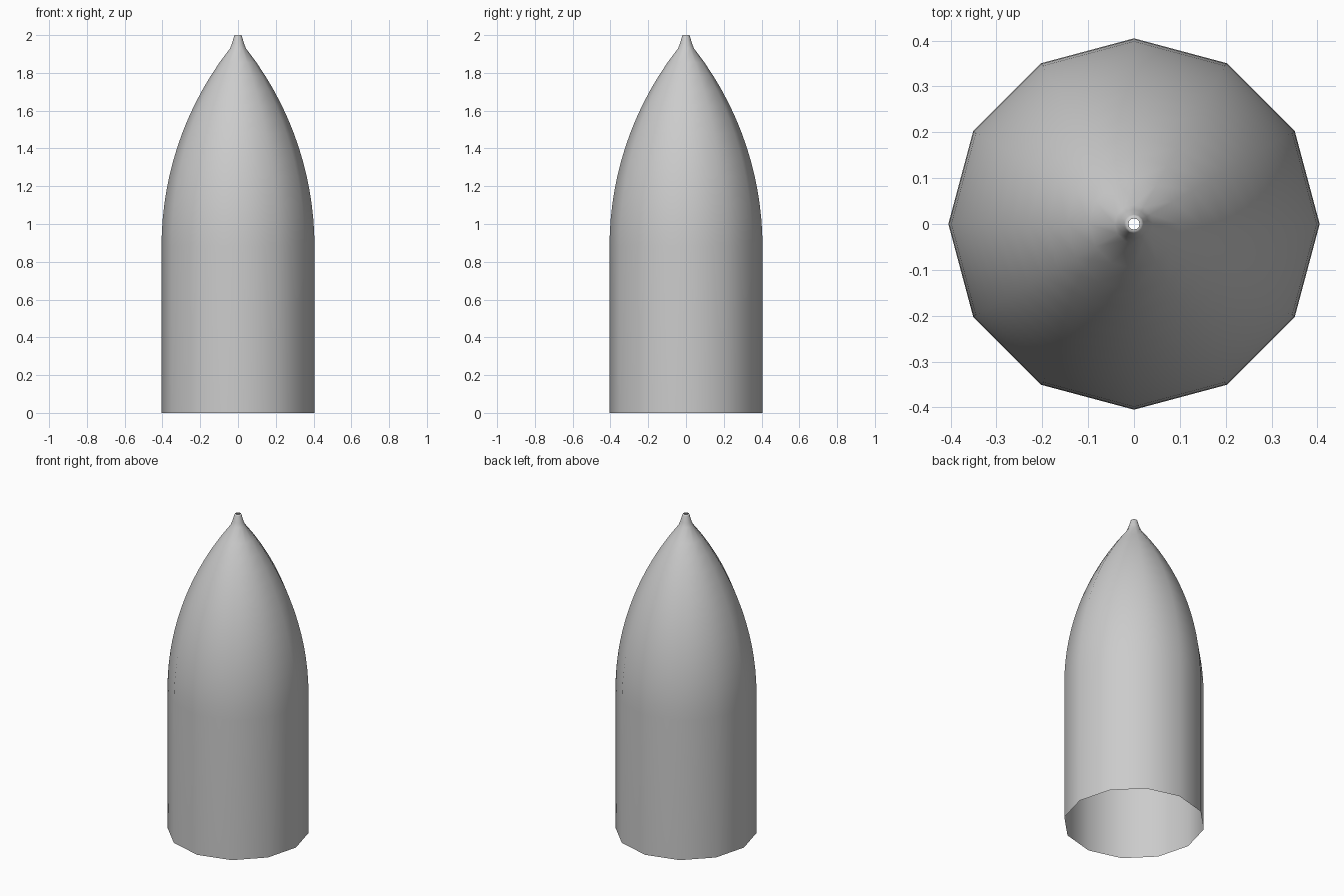
import bpy, bmesh, math

if "Cube" in bpy.data.objects:
    bpy.data.objects.remove(bpy.data.objects["Cube"])

SIDES = 12
R, Z0 = 0.405, 0.88            # body radius, start of the ogive
RT, ZT = 0.042, 1.93           # end of the ogive, base of the nipple

# Profile: straight body, tangent ogive arc, small open nipple
d, L = R - RT, ZT - Z0
arc_r = (L * L + d * d) / (2 * d)
profile = [(R, 0.0)]
STEPS = 14
for i in range(STEPS + 1):
    dz = L * i / STEPS
    profile.append((R - arc_r + math.sqrt(arc_r ** 2 - dz ** 2), Z0 + dz))
profile += [(0.032, 1.955), (0.021, 1.993), (0.018, 2.0), (0.012, 2.0)]

# Lathe the open shell
bm = bmesh.new()
rings = []
for r, z in profile:
    rings.append([bm.verts.new((r * math.cos(math.tau * k / SIDES),
                                r * math.sin(math.tau * k / SIDES), z))
                  for k in range(SIDES)])
for a, b in zip(rings, rings[1:]):
    for k in range(SIDES):
        n = (k + 1) % SIDES
        bm.faces.new((a[k], a[n], b[n], b[k])).smooth = True

mesh = bpy.data.meshes.new("pointed_shell")
bm.to_mesh(mesh)
bm.free()
shell = bpy.data.objects.new("pointed_shell", mesh)
bpy.context.collection.objects.link(shell)
